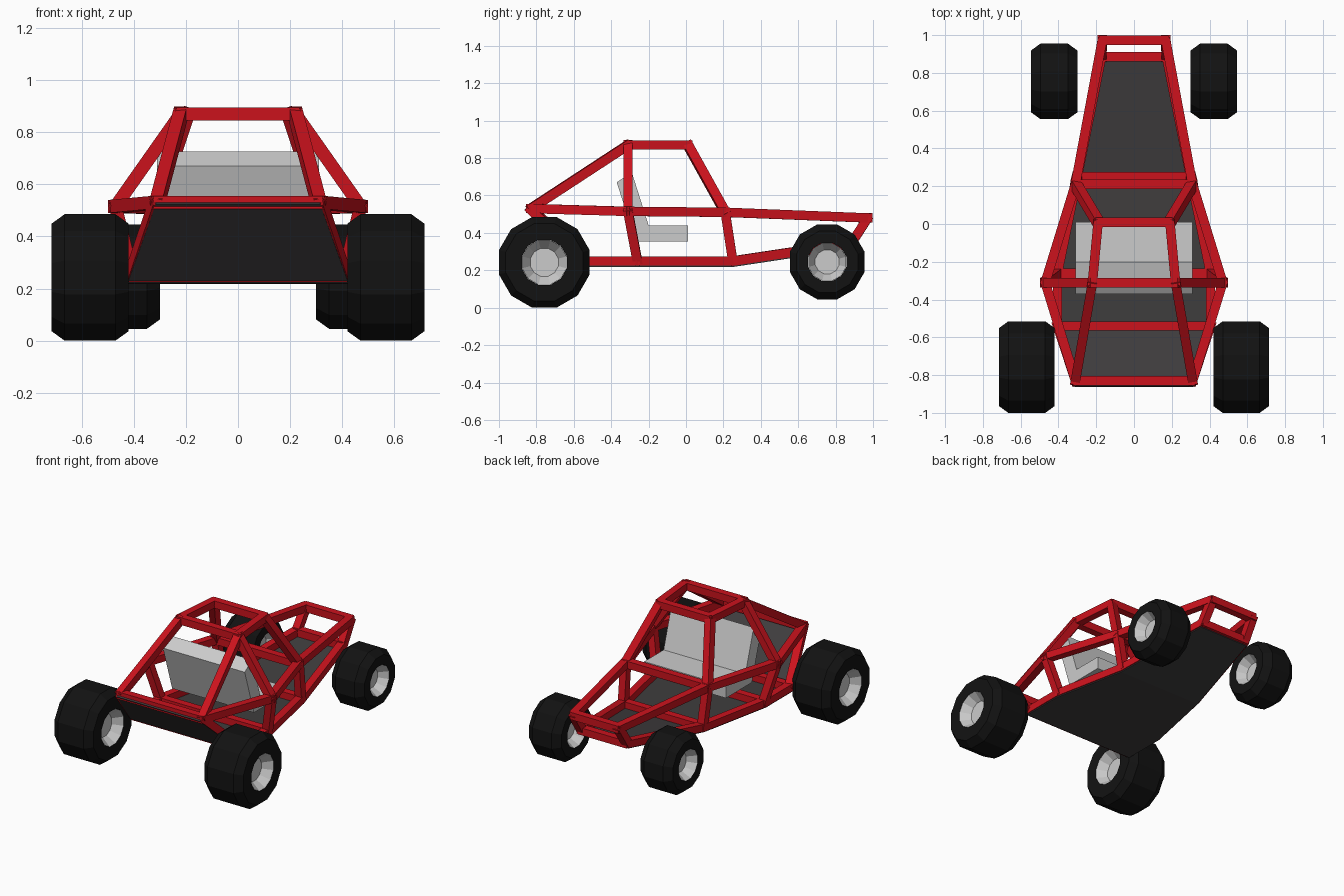
import bpy, bmesh, math
from mathutils import Vector, Matrix

if "Cube" in bpy.data.objects:
    bpy.data.objects.remove(bpy.data.objects["Cube"])


def mat(name, c):
    m = bpy.data.materials.new(name)
    m.diffuse_color = (*c, 1)
    m.use_nodes = True
    m.node_tree.nodes["Principled BSDF"].inputs["Base Color"].default_value = m.diffuse_color
    return m


RED = mat("red_paint", (0.60, 0.006, 0.012))
DARK = mat("dark_panel", (0.05, 0.047, 0.048))
BLACK = mat("rubber", (0.006, 0.006, 0.006))


def finish(bm, name, material=None):
    bmesh.ops.recalc_face_normals(bm, faces=bm.faces)
    me = bpy.data.meshes.new(name)
    bm.to_mesh(me)
    bm.free()
    ob = bpy.data.objects.new(name, me)
    bpy.context.collection.objects.link(ob)
    if material:
        me.materials.append(material)
    return ob


# Frame joints on the +x side
J = {
    "roof_back": (0.19, 0.01, 0.87), "roof_hoop": (0.22, -0.31, 0.87),
    "belt_hoop": (0.47, -0.31, 0.515), "floor_hoop": (0.405, -0.26, 0.25),
    "belt_front": (0.31, -0.83, 0.53), "floor_front": (0.405, -0.54, 0.25),
    "belt_cowl": (0.31, 0.21, 0.51), "floor_cowl": (0.30, 0.25, 0.25),
    "nose_top": (0.168, 0.972, 0.48), "nose_floor": (0.172, 0.885, 0.345),
}
SIDE_BARS = [
    ("roof_back", "roof_hoop"), ("roof_back", "belt_cowl"), ("roof_hoop", "belt_hoop"),
    ("roof_hoop", "belt_front"), ("belt_hoop", "floor_hoop"), ("belt_hoop", "belt_front"),
    ("belt_hoop", "belt_cowl"), ("belt_cowl", "floor_cowl"), ("belt_cowl", "nose_top"),
    ("belt_front", "floor_front"), ("floor_front", "floor_hoop"), ("floor_hoop", "floor_cowl"),
    ("floor_cowl", "nose_floor"), ("nose_floor", "nose_top"),
]
CROSS_BARS = [k for k in J if k != "belt_hoop"]


def bar(name, a, b, t=0.05, extra=0.014):
    a, b = Vector(a), Vector(b)
    d = (b - a).normalized()
    ref = Vector((0, 1, 0)) if abs(d.z) > 0.75 else Vector((0, 0, 1))
    s = d.cross(ref).normalized()
    u = s.cross(d)
    rot = Matrix((s, u, d)).transposed().to_4x4()
    size = Matrix.Diagonal((t, t, (b - a).length + 2 * extra, 1))
    bm = bmesh.new()
    bmesh.ops.create_cube(bm, size=1, matrix=Matrix.Translation((a + b) / 2) @ rot @ size)
    return finish(bm, name, RED)


def flip(p):
    return (-p[0], p[1], p[2])


for a, b in SIDE_BARS:
    bar(f"bar_{a}_{b}_right", J[a], J[b])
    bar(f"bar_{a}_{b}_left", flip(J[a]), flip(J[b]))
for k in CROSS_BARS:
    bar(f"cross_bar_{k}", flip(J[k]), J[k])

# Belly and front panel: one folded strip under the frame
bm = bmesh.new()
rows = []
for x, y, z in [(0.315, -0.86, 0.527), (0.424, -0.552, 0.223), (0.424, -0.26, 0.223),
                (0.318, 0.252, 0.223), (0.188, 0.89, 0.319)]:
    rows.append((bm.verts.new((-x, y, z)), bm.verts.new((x, y, z))))
for r, s in zip(rows, rows[1:]):
    bm.faces.new((r[0], r[1], s[1], s[0]))
panel = finish(bm, "belly_panel", DARK)
sol = panel.modifiers.new("thickness", "SOLIDIFY")
sol.thickness = 0.01
sol.offset = 0

# Bench seat: side profile extruded across
bm = bmesh.new()
prof = [(0.01, 0.355), (0.01, 0.44), (-0.20, 0.44), (-0.29, 0.725),
        (-0.37, 0.67), (-0.27, 0.355)]
f = bm.faces.new([bm.verts.new((-0.31, y, z)) for y, z in prof])
ext = bmesh.ops.extrude_face_region(bm, geom=[f])
bmesh.ops.translate(bm, verts=[v for v in ext["geom"] if isinstance(v, bmesh.types.BMVert)],
                    vec=(0.62, 0, 0))
finish(bm, "bench_seat")


# Wheels: profiles (x, radius) turned round the axle
def turn(name, prof, centre, material=None, cap=False, n=12):
    bm = bmesh.new()
    rings = []
    for x, r in prof:
        r /= math.cos(math.pi / n)
        rings.append([bm.verts.new((centre[0] + x,
                                    centre[1] + r * math.cos((i + 0.5) * math.tau / n),
                                    centre[2] + r * math.sin((i + 0.5) * math.tau / n)))
                      for i in range(n)])
    for p, q in zip(rings, rings[1:]):
        for i in range(n):
            k = (i + 1) % n
            bm.faces.new((p[i], p[k], q[k], q[i]))
    if cap:
        bm.faces.new(rings[0])
        bm.faces.new(rings[-1])
    else:
        for i in range(n):
            k = (i + 1) % n
            bm.faces.new((rings[-1][i], rings[-1][k], rings[0][k], rings[0][i]))
    finish(bm, name, material)


for side, sx in (("right", 1), ("left", -1)):
    for end, x, y, R, hw, rim, hub in (("front", 0.5675, -0.7575, 0.2425, 0.1475, 0.12, 0.075),
                                       ("back", 0.4225, 0.755, 0.20, 0.1225, 0.102, 0.064)):
        c = (sx * x, y, 0.2425 if end == "front" else 0.245)
        turn(f"{end}_{side}_tyre", [(-hw, rim), (-hw, R - 0.036), (-hw + 0.05, R),
                                    (hw - 0.05, R), (hw, R - 0.036), (hw, rim)], c, BLACK)
        turn(f"{end}_{side}_rim", [(-hw + 0.06, hub), (-hw, rim - 0.001),
                                   (hw, rim - 0.001), (hw - 0.06, hub)], c, cap=True)
